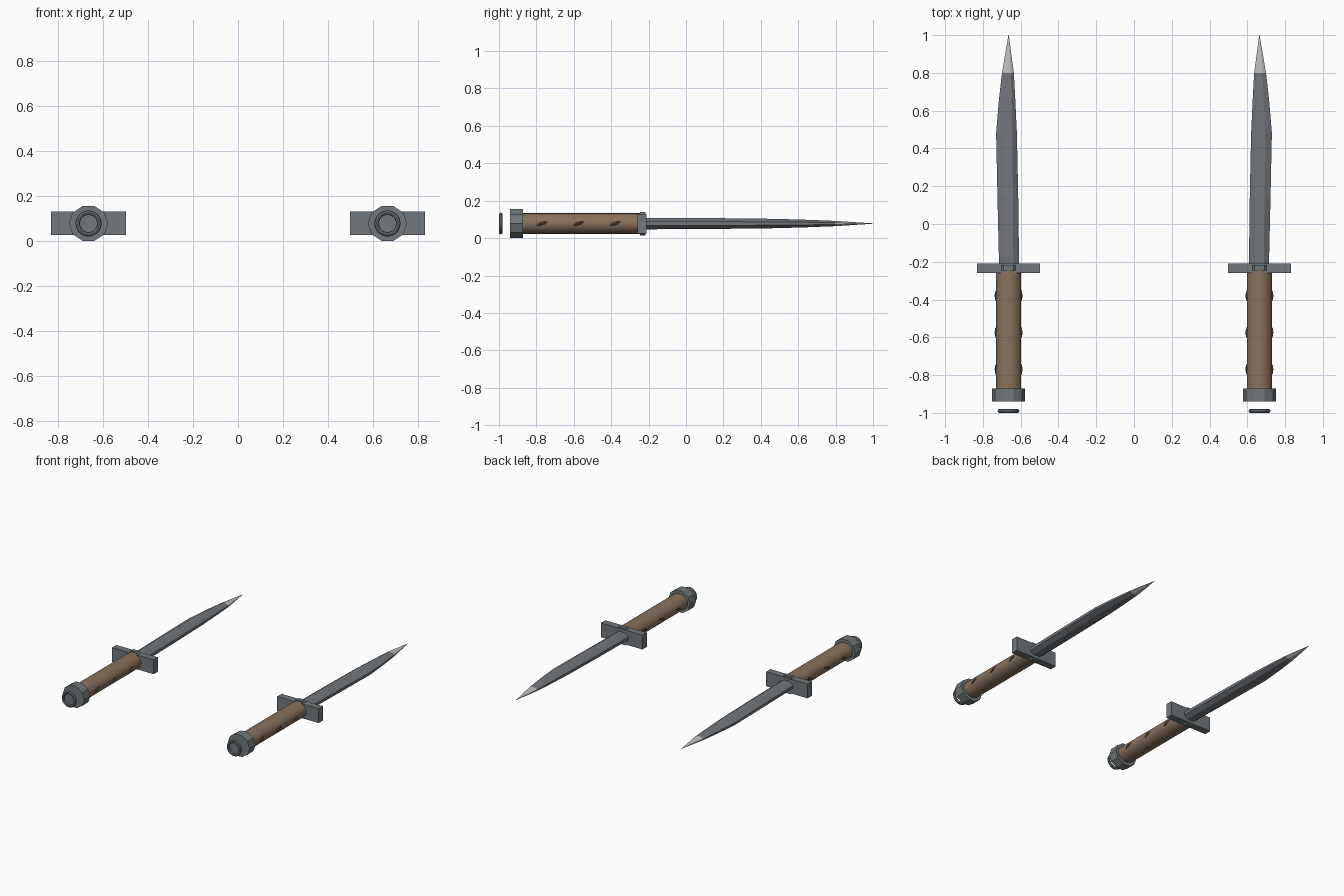
import bpy, bmesh, math

if "Cube" in bpy.data.objects:
    bpy.data.objects.remove(bpy.data.objects["Cube"])

ZC = 0.078   # height of the dagger axis
XC = 0.664   # sideways offset of each dagger


def material(name, rgb):
    m = bpy.data.materials.new(name)
    m.diffuse_color = (*rgb, 1)
    m.use_nodes = True
    m.node_tree.nodes["Principled BSDF"].inputs["Base Color"].default_value = m.diffuse_color
    return m


STEEL = material("dark steel", (0.165, 0.19, 0.2))
BLADE = material("blade steel", (0.17, 0.185, 0.2))
TIP = material("bright tip", (0.52, 0.52, 0.54))
WOOD = material("brown grip", (0.25, 0.165, 0.105))
WRAP = material("dark brown wrap", (0.16, 0.1, 0.06))


def loft(name, sections, mat, x0, smooth=False):
    """Skin cross-sections (y, [(x, z), ...]) along y and cap both ends."""
    bm = bmesh.new()
    rings = [[bm.verts.new((x, y, z)) for x, z in pts] for y, pts in sections]
    n = len(rings[0])
    for a, b in zip(rings, rings[1:]):
        for i in range(n):
            j = (i + 1) % n
            bm.faces.new((a[i], a[j], b[j], b[i]))
    bm.faces.new(rings[0])
    bm.faces.new(rings[-1])
    bmesh.ops.remove_doubles(bm, verts=bm.verts, dist=1e-5)
    bmesh.ops.recalc_face_normals(bm, faces=bm.faces)
    me = bpy.data.meshes.new(name)
    bm.to_mesh(me)
    bm.free()
    ob = bpy.data.objects.new(name, me)
    bpy.context.collection.objects.link(ob)
    ob.location = (x0, 0, ZC)
    me.materials.append(mat)
    if smooth:
        smooth_edges(ob)
    return ob


def smooth_edges(ob):
    bpy.ops.object.select_all(action='DESELECT')
    ob.select_set(True)
    bpy.context.view_layer.objects.active = ob
    bpy.ops.object.shade_smooth_by_angle(angle=math.radians(35))


def ellipse(n, rx, rz, turn=0.0):
    return [(rx * math.cos(2 * math.pi * (i + turn) / n),
             rz * math.sin(2 * math.pi * (i + turn) / n)) for i in range(n)]


def prism(name, pts, y0, y1, mat, x0, smooth=False):
    return loft(name, [(y0, pts), (y1, pts)], mat, x0, smooth)


def torus(name, x, y, major, minor, tilt, mat):
    bpy.ops.mesh.primitive_torus_add(major_segments=24, minor_segments=8,
                                     major_radius=major, minor_radius=minor,
                                     location=(x, y, ZC), rotation=(tilt, 0, 0))
    ob = bpy.context.object
    ob.name = name
    ob.data.materials.append(mat)
    smooth_edges(ob)


def blade_section(y, inner, outer, h, s):
    """Faceted section: flattened ridge faces, narrow blunt edges."""
    e = 0.35 * h
    pts = [(outer, -e), (outer, e), (outer * 0.45, h), (-inner * 0.45, h),
           (-inner, e), (-inner, -e), (-inner * 0.45, -h), (outer * 0.45, -h)]
    return y, [(x * s, z) for x, z in pts]


for s, side in ((-1, "left"), (1, "right")):
    x0 = s * XC

    # blade, wider on the outward side
    loft(side + "_blade",
         [blade_section(y, a, b, h, s) for y, a, b, h in (
             (-0.24, 0.056, 0.05, 0.031),
             (0.15, 0.051, 0.059, 0.029),
             (0.48, 0.044, 0.066, 0.025),
             (0.65, 0.036, 0.052, 0.02),
             (0.8, 0.028, 0.035, 0.014))], BLADE, x0)
    # pale pointed tip
    loft(side + "_blade_tip",
         [blade_section(0.8, 0.028, 0.035, 0.014, s),
          blade_section(1.0, 0.001, 0.001, 0.001, s)], TIP, x0)

    # crossguard with a collar showing above and below it
    w, h = 0.167, 0.052
    prism(side + "_guard", [(-w, -h), (w, -h), (w, h), (-w, h)],
          -0.26, -0.21, STEEL, x0)
    prism(side + "_guard_collar", ellipse(8, 0.068, 0.068, 0.5),
          -0.247, -0.217, STEEL, x0)

    # oval grip
    prism(side + "_grip", ellipse(20, 0.067, 0.056), -0.89, -0.245,
          WOOD, x0, smooth=True)
    # tilted wraps that break the surface only at the sides
    for i, y in enumerate((-0.77, -0.575, -0.38)):
        torus(f"{side}_grip_wrap_{i + 1}", x0, y, 0.066, 0.008,
              math.radians(16), WRAP)

    # ten-sided pommel and separate end ring
    prism(side + "_pommel", ellipse(10, 0.0875, 0.081), -0.94, -0.872, STEEL, x0)
    torus(side + "_end_ring", x0, -0.99, 0.048, 0.01, math.pi / 2, STEEL)
